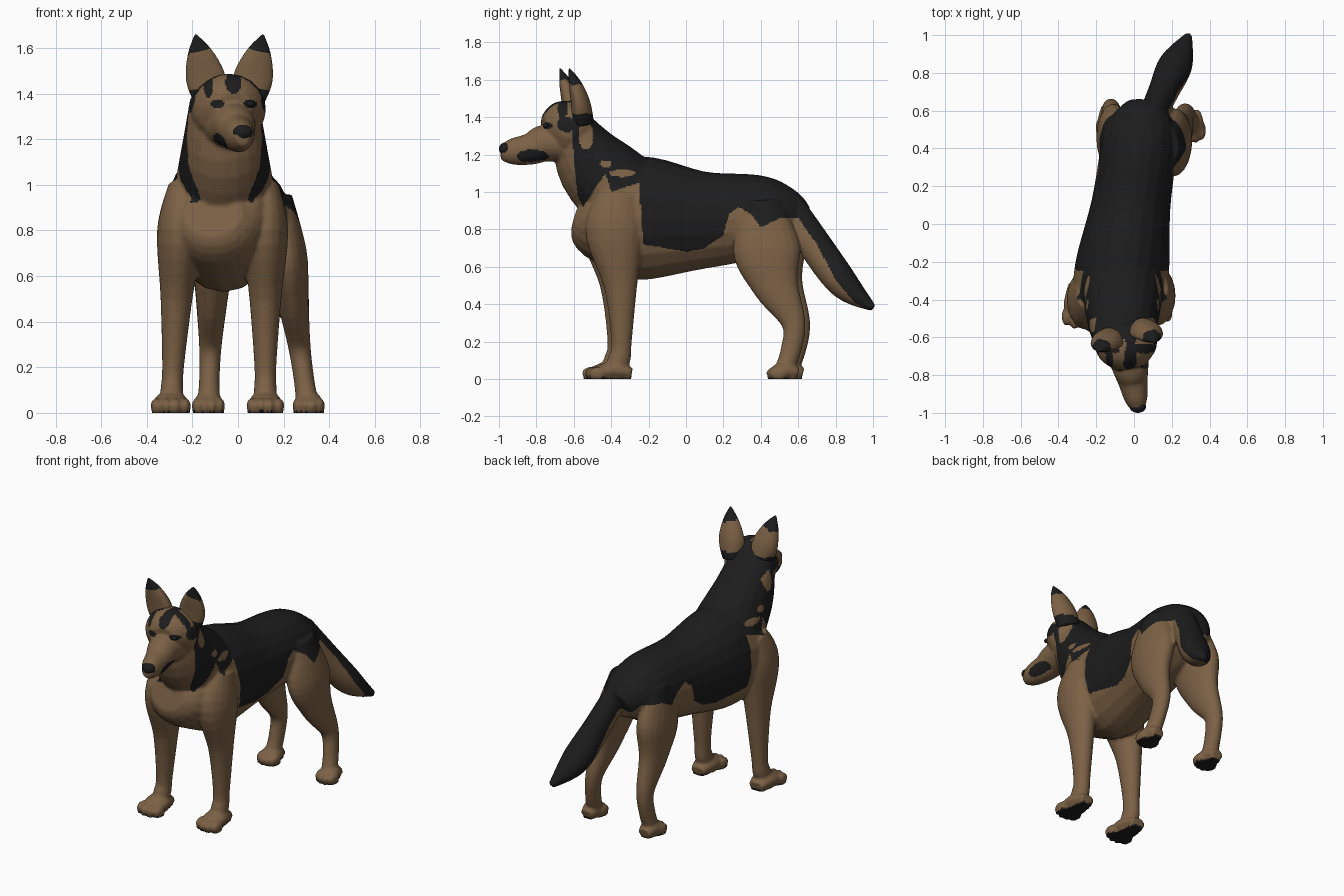
import bpy, bmesh, math
from mathutils import Matrix, Vector

if "Cube" in bpy.data.objects:
    bpy.data.objects.remove(bpy.data.objects["Cube"])


def material(name, *rgb):
    mat = bpy.data.materials.new(name)
    mat.use_nodes = True
    mat.diffuse_color = (*rgb, 1)
    shader = mat.node_tree.nodes["Principled BSDF"]
    shader.inputs["Base Color"].default_value = (*rgb, 1)
    return mat


TAN = material("tan_fur", .2, .12, .06)
BLACK = material("black_fur", .012, .012, .012)


def smooth_rings(rings, steps=5):
    """Pass a smooth spline through the given rings."""
    keys = [Vector(r) for r in rings]
    keys = [keys[0], *keys, keys[-1]]
    result = []
    for before, start, end, after in zip(keys, keys[1:], keys[2:], keys[3:]):
        for i in range(steps):
            t = i / steps
            pull_in = (end - before) / 2
            pull_out = (after - start) / 2
            rise = t * t * (3 - 2 * t)
            result.append(start.lerp(end, rise) + pull_in * t * (1 - t) ** 2
                          - pull_out * t * t * (1 - t))
    return result + [keys[-1]]


def loft(bm, rings, x_rule, shift=0, cup=1, sides=20):
    """Closed tube through rings of (y, z, half width, half depth)."""
    rings = smooth_rings(rings)
    centres = [Vector((x_rule(r[0], r[1]), r[0] + shift, r[1])) for r in rings]
    loops = []
    for i, (centre, ring) in enumerate(zip(centres, rings)):
        ahead = centres[min(i + 1, len(centres) - 1)]
        behind = centres[max(i - 1, 0)]
        along = (ahead - behind).normalized()
        side = Vector((1, 0, 0))
        side = (side - along * side.dot(along)).normalized()
        up = along.cross(side)
        width, depth = max(ring[2], .003), max(ring[3], .003)
        loop = []
        for k in range(sides):
            angle = math.tau * k / sides
            lift = math.sin(angle)
            if lift < 0:
                lift *= cup
            offset = side * width * math.cos(angle) + up * depth * lift
            loop.append(bm.verts.new(centre + offset))
        loops.append(loop)
    for low, high in zip(loops, loops[1:]):
        for k in range(sides):
            n = (k + 1) % sides
            bm.faces.new((low[k], low[n], high[n], high[k]))
    bm.faces.new(loops[0])
    bm.faces.new(loops[-1])


def ball(bm, centre, radii):
    place = Matrix.Translation(centre) @ Matrix.Diagonal((*radii, 1))
    bmesh.ops.create_uvsphere(bm, u_segments=20, v_segments=12, radius=1, matrix=place)


def make_object(name, bm):
    bmesh.ops.recalc_face_normals(bm, faces=bm.faces)
    mesh = bpy.data.meshes.new(name)
    bm.to_mesh(mesh)
    bm.free()
    ob = bpy.data.objects.new(name, mesh)
    bpy.context.scene.collection.objects.link(ob)
    return ob


def finish(ob, is_black):
    """Apply the modifiers, then colour the faces by a rule."""
    bpy.context.view_layer.update()
    graph = bpy.context.evaluated_depsgraph_get()
    mesh = bpy.data.meshes.new_from_object(ob.evaluated_get(graph))
    ob.modifiers.clear()
    ob.data = mesh
    mesh.materials.clear()
    mesh.materials.append(TAN)
    mesh.materials.append(BLACK)
    for face in mesh.polygons:
        face.use_smooth = True
        face.material_index = int(is_black(face.center))


# The spine, head and tail each curve sideways
def spine_x(y, z):
    return .14 * y - .03


def head_x(y, z):
    return -.035 - .18 * (y + .67)


def tail_x(y, z):
    return .11 + .45 * (y - .6)


def leg(bm, rings, foot_x, lean, shift, heel, length, width):
    """A leg with a sloping paw and four toes."""
    loft(bm, rings, lambda y, z: foot_x + lean * z, shift)
    heel += shift
    paw = ((heel, .03, width * .6, .03), (heel - length * .4, .045, width * .9, .05),
           (heel - length * .85, .025, width * .8, .025))
    loft(bm, paw, lambda y, z: foot_x)
    for i in range(4):
        across = (i - 1.5) / 1.5
        toe_y = heel - length + .05 + .025 * abs(across)
        ball(bm, (foot_x + width * .72 * across, toe_y, .03), (width * .32, .05, .035))


FRONT_LEG = ((-.36, 1, .06, .1), (-.4, .8, .1, .16), (-.37, .5, .07, .09),
             (-.365, .2, .048, .055), (-.38, .1, .05, .06), (-.43, .04, .05, .04))
HIND_LEG = ((.42, .95, .06, .1), (.44, .7, .09, .18), (.49, .5, .07, .125),
            (.585, .3, .05, .065), (.57, .15, .045, .055), (.53, .04, .05, .05))

bm = bmesh.new()
# Torso, chest to rump
loft(bm, ((-.58, .87, .13, .1), (-.49, .85, .22, .22), (-.25, .86, .25, .33),
          (.1, .85, .21, .26), (.4, .87, .2, .22), (.54, .86, .17, .16),
          (.63, .83, .1, .09)), spine_x)
# Neck
loft(bm, ((-.28, .93, .23, .24), (-.5, 1.15, .19, .2), (-.62, 1.38, .15, .1)),
     lambda y, z: -.06)
# Skull, then muzzle
loft(bm, ((-.52, 1.34, .12, .1), (-.6, 1.33, .165, .15), (-.69, 1.345, .15, .14),
          (-.76, 1.34, .08, .07)), head_x)
loft(bm, ((-.62, 1.25, .13, .09), (-.75, 1.26, .1, .1), (-.83, 1.23, .08, .085),
          (-.93, 1.215, .06, .07), (-.99, 1.21, .03, .04)), head_x)
# Tail
loft(bm, ((.55, .93, .07, .08), (.7, .7, .08, .09), (.85, .5, .09, .08),
          (1, .38, .02, .02)), tail_x)
# Legs
leg(bm, FRONT_LEG, -.295, .05, 0, -.31, .255, .085)
leg(bm, FRONT_LEG, .12, 0, .02, -.31, .255, .08)
leg(bm, HIND_LEG, -.13, .03, .015, .61, .19, .07)
leg(bm, HIND_LEG, .31, -.14, -.01, .61, .18, .068)
body = make_object("body", bm)
fuse = body.modifiers.new("fuse", "REMESH")
fuse.mode = "VOXEL"
fuse.voxel_size = .009
relax = body.modifiers.new("relax", "SMOOTH")
relax.iterations = 4

EYES = {"right_eye": -.09, "left_eye": .055}
# Lower edge of the dark coat from neck to tail, as (y, z)
EDGE = ((-.61, 1.3), (-.58, .98), (-.55, .92), (-.43, 1.1), (-.4, 1), (-.25, 1.05),
        (-.23, .72), (0, .68), (.1, .7), (.2, .77), (.23, .88), (.28, .92), (.35, .88),
        (.4, .81), (.5, .86), (.6, .86), (.7, .72), (.8, .53), (.9, .41), (1.1, .3))
# Oval markings: centre and radii, seen from the side or the face
SIDE_TAN = ((-.535, 1.3, .04, .075), (-.43, 1.15, .03, .02), (-.34, 1.1, .07, .02))
SIDE_BLACK = ((-.82, 1.19, .085, .036), (-.64, 1.36, .05, .04), (-.66, 1.45, .025, .07))
FACE_BLACK = [(x, 1.355, .03, .018) for x in EYES.values()]
FACE_BLACK += [(-.02, 1.45, .035, .05), (-.13, 1.44, .02, .06)]


def in_oval(u, v, ovals):
    return any(math.hypot((u - a) / ru, (v - b) / rv) < 1 for a, b, ru, rv in ovals)


def coat(p):
    if p.z < .012:
        return True
    if p.y < EDGE[0][0]:
        on_side = abs(p.x - head_x(p.y, p.z)) > .045
        return (on_side and in_oval(p.y, p.z, SIDE_BLACK)) or in_oval(p.x, p.z, FACE_BLACK)
    if abs(p.x - spine_x(p.y, p.z)) > .1 and in_oval(p.y, p.z, SIDE_TAN):
        return False
    for (y0, z0), (y1, z1) in zip(EDGE, EDGE[1:]):
        if y0 <= p.y <= y1:
            return p.z > z0 + (z1 - z0) * (p.y - y0) / (y1 - y0)
    return False


finish(body, coat)
# Flat soles
for v in body.data.vertices:
    if v.co.z < .014:
        v.co.z = 0

# Ears with dark tips
EAR = ((-.6, 1.36, .07, .08), (-.61, 1.47, .088, .07), (-.635, 1.58, .055, .045),
       (-.655, 1.66, .004, .004))
for name, sign, shift in (("right_ear", -1, -.02), ("left_ear", 1, .03)):
    bm = bmesh.new()
    loft(bm, EAR, lambda y, z: -.038 + sign * (.1 + .23 * (z - 1.45)), shift, cup=.5)
    ear = make_object(name, bm)
    ear.modifiers.new("round", "SUBSURF").levels = 1
    finish(ear, lambda p: p.z + .3 * abs(p.x + .038) > 1.625 or p.z < 1.42)

# Nose and eyes
spots = [("nose", (.02, -.967, 1.23), (.044, .033, .034))]
spots += [(name, (x, -.748, 1.355), (.018, .018, .013)) for name, x in EYES.items()]
for name, centre, radii in spots:
    bm = bmesh.new()
    ball(bm, centre, radii)
    finish(make_object(name, bm), lambda p: True)
